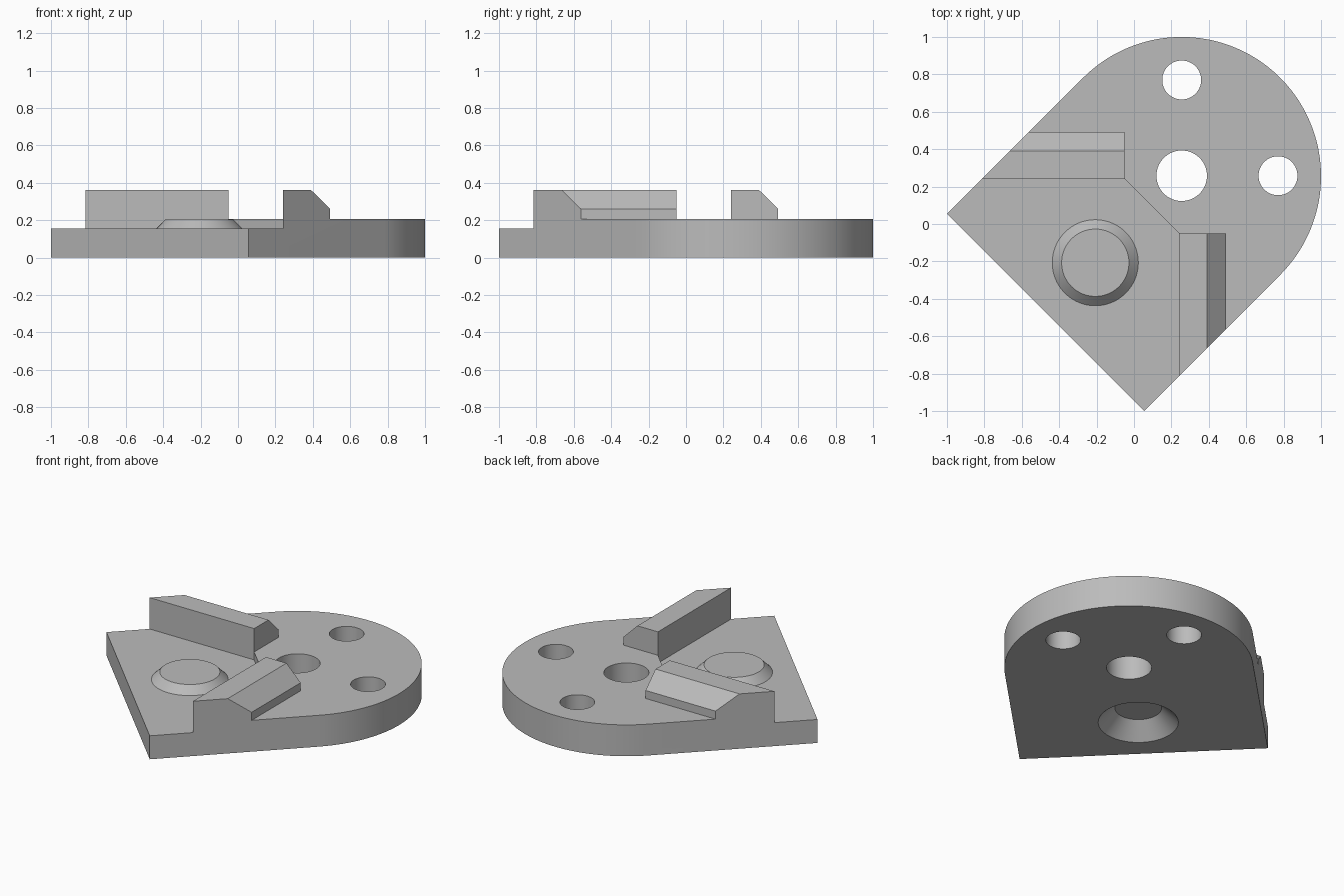
import bpy
import bmesh
import math
from mathutils import Vector

cube = bpy.data.objects.get("Cube")
if cube:
    bpy.data.objects.remove(cube, do_unlink=True)

grey = bpy.data.materials.new("plain_grey")
grey.use_nodes = True
colour = (0.5, 0.5, 0.5, 1)
grey.diffuse_color = colour
grey.node_tree.nodes["Principled BSDF"].inputs["Base Color"].default_value = colour

STEP, PLATE, TOP = 0.155, 0.207, 0.362    # pocket floor, plate top, rail top
CENTRE, RADIUS = 0.255, 0.745             # rounded end of the plate
INNER, END = 0.24, -0.05                  # rail inner face and rail end
BOSS = -0.207


def finish(name, bm):
    bmesh.ops.recalc_face_normals(bm, faces=bm.faces)
    mesh = bpy.data.meshes.new(name)
    bm.to_mesh(mesh)
    bm.free()
    obj = bpy.data.objects.new(name, mesh)
    bpy.context.collection.objects.link(obj)
    mesh.materials.append(grey)
    return obj


def prism(name, points, along):
    """Extrude a closed loop of 3D points along a vector."""
    bm = bmesh.new()
    face = bm.faces.new([bm.verts.new(p) for p in points])
    out = bmesh.ops.extrude_face_region(bm, geom=[face])
    verts = [v for v in out["geom"] if isinstance(v, bmesh.types.BMVert)]
    bmesh.ops.translate(bm, verts=verts, vec=Vector(along))
    return finish(name, bm)


def cone(name, x, y, r1, r2, z1, z2):
    bm = bmesh.new()
    bmesh.ops.create_cone(bm, cap_ends=True, segments=96, radius1=r1,
                          radius2=r2, depth=z2 - z1)
    bmesh.ops.translate(bm, verts=bm.verts, vec=(x, y, (z1 + z2) / 2))
    return finish(name, bm)


def combine(body, tool, operation):
    """Apply a boolean and discard the tool."""
    mod = body.modifiers.new(tool.name, "BOOLEAN")
    mod.operation, mod.solver, mod.object = operation, "EXACT", tool
    bpy.context.view_layer.objects.active = body
    bpy.ops.object.modifier_apply(modifier=mod.name)
    bpy.data.objects.remove(tool, do_unlink=True)


# Oversized slab, trimmed to the outline later
slab = [(-2, -2, -0.1), (2, -2, -0.1), (2, 2, -0.1), (-2, 2, -0.1)]
body = prism("locating_plate", slab, (0, 0, PLATE + 0.1))

# Two chamfered rails, mirrored across the diagonal
profile = [(INNER - 0.05, 0.05), (INNER - 0.05, TOP), (0.39, TOP),
           (0.493, 0.26), (0.493, 0.05)]
combine(body, prism("left_rail", [(u, END, z) for u, z in profile], (0, -1.5, 0)), "UNION")
combine(body, prism("right_rail", [(END, u, z) for u, z in profile], (-1.5, 0, 0)), "UNION")

# Lower corner pocket between the rails
pocket = [(END, INNER), (INNER, END), (INNER, -3), (-3, -3), (-3, INNER)]
combine(body, prism("pocket", [(x, y, STEP) for x, y in pocket], (0, 0, 1)), "DIFFERENCE")

# Outline: square corner with a half-round far end
arc = [math.radians(-45 + 180 * i / 72) for i in range(73)]
outline = [(CENTRE + RADIUS * math.cos(a), CENTRE + RADIUS * math.sin(a), 0) for a in arc]
outline += [(-1, 0.055, 0), (0.055, -1, 0)]
combine(body, prism("outline", outline, (0, 0, 1)), "INTERSECT")

# Raised tapered boss with a matching hollow underneath
combine(body, cone("boss", BOSS, BOSS, 0.28, 0.18, 0.105, 0.205), "UNION")
combine(body, cone("hollow", BOSS, BOSS, 0.29, 0.14, -0.05, 0.1), "DIFFERENCE")

# Through holes
for x, y, r in ((0.255, 0.258, 0.135), (0.255, 0.77, 0.104), (0.77, 0.258, 0.104)):
    combine(body, cone("hole", x, y, r, r, -1, 1), "DIFFERENCE")

# Smooth the round walls, keep edges sharp
bpy.ops.object.select_all(action="DESELECT")
body.select_set(True)
bpy.context.view_layer.objects.active = body
bpy.ops.object.shade_smooth_by_angle(angle=math.radians(25))
